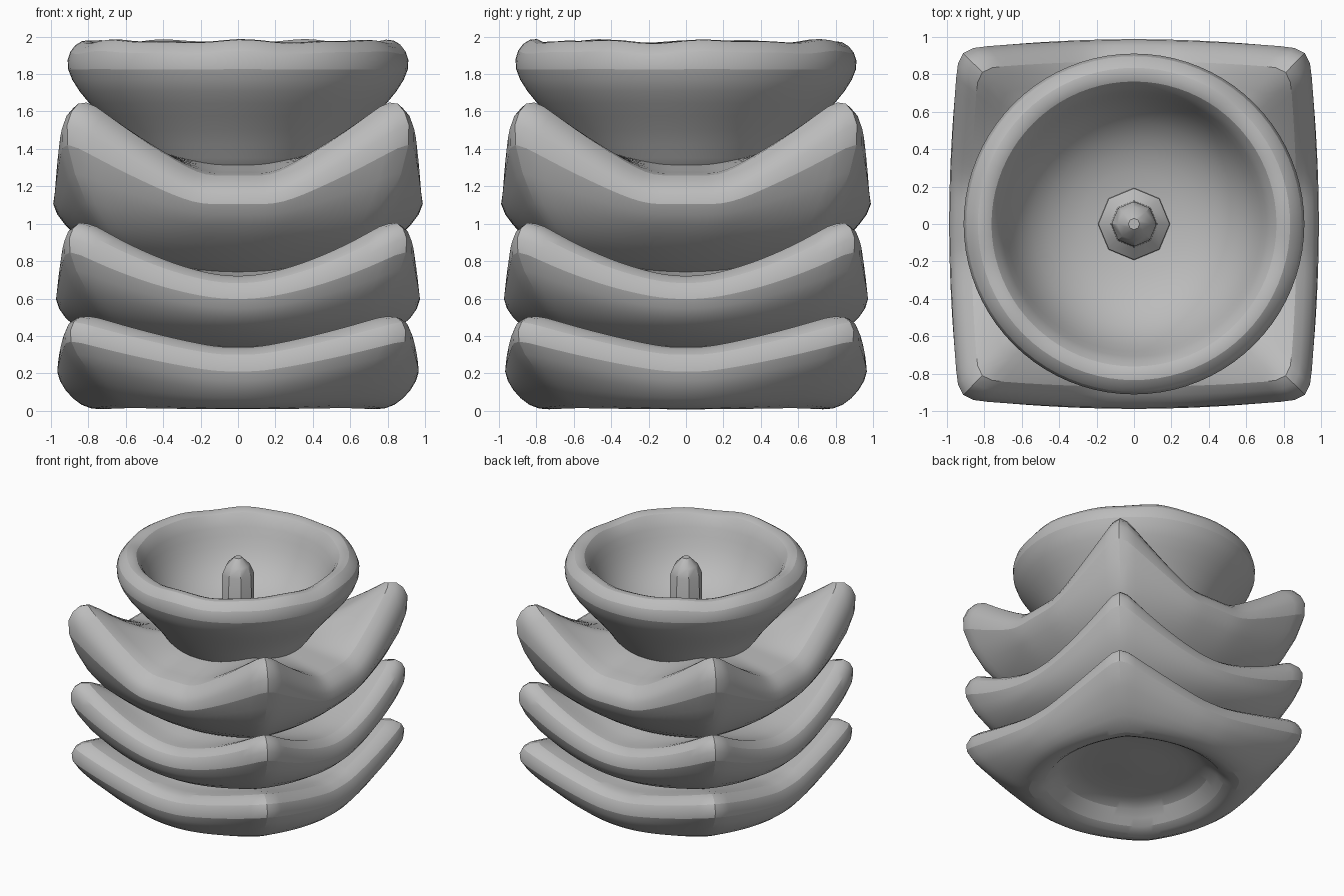
import bpy, math

cube = bpy.data.objects.get("Cube")
if cube:
    bpy.data.objects.remove(cube, do_unlink=True)

# One plain grey for everything
stone = bpy.data.materials.new("stone_grey")
stone.use_nodes = True
GREY = (0.5, 0.5, 0.5, 1)
stone.diffuse_color = GREY
stone.node_tree.nodes["Principled BSDF"].inputs["Base Color"].default_value = GREY


def loft(name, rings, smooth_levels=1, angle=35):
    """Skin a list of equal-length closed rings, capping both ends."""
    n = len(rings[0])
    verts = [p for ring in rings for p in ring]
    faces = [list(range(n))[::-1], list(range(len(verts) - n, len(verts)))]
    for r in range(len(rings) - 1):
        for i in range(n):
            j = (i + 1) % n
            faces.append((r * n + i, r * n + j, (r + 1) * n + j, (r + 1) * n + i))
    mesh = bpy.data.meshes.new(name)
    mesh.from_pydata(verts, [], faces)
    mesh.materials.append(stone)
    obj = bpy.data.objects.new(name, mesh)
    bpy.context.collection.objects.link(obj)
    if smooth_levels:
        obj.modifiers.new("soften", 'SUBSURF').levels = smooth_levels
        obj.modifiers["soften"].render_levels = smooth_levels
    bpy.ops.object.select_all(action='DESELECT')
    obj.select_set(True)
    bpy.context.view_layer.objects.active = obj
    bpy.ops.object.shade_smooth_by_angle(angle=math.radians(angle))
    return obj


def tier(name, profile, flat, power, segments=64):
    """Square tier with upturned corners.
    Profile rows: half width, height, corner lift, squareness."""
    rings = []
    for half, z, lift, square in profile:
        ring = []
        for i in range(segments):
            a = math.tau * i / segments
            c, s = math.cos(a), math.sin(a)
            big, small = max(abs(c), abs(s)), min(abs(c), abs(s))
            u = small / big                      # 0 mid side, 1 corner
            rise = max(0, (u - flat) / (1 - flat)) ** power
            r = half * ((1 - square) + square / big * (1 - 0.04 * u * u))
            ring.append((r * c, r * s, z + lift * rise))
        rings.append(ring)
    return loft(name, rings)


# Bottom tier: fat rolled rim, dished hollow underneath
tier("bottom_tier", [
    (0.05, 0.17, 0, 0), (0.45, 0.19, 0, 0), (0.56, 0.15, 0, 0.1),
    (0.64, 0.03, 0, 0.2), (0.73, 0.0, 0, 0.25), (0.84, 0.02, 0.04, 0.35),
    (0.93, 0.11, 0.13, 0.75), (0.98, 0.21, 0.18, 0.98), (0.95, 0.31, 0.19, 1),
    (0.86, 0.35, 0.19, 1), (0.74, 0.33, 0.12, 0.8), (0.6, 0.34, 0.04, 0.4),
    (0.4, 0.38, 0, 0)], 0.1, 1.2)

# Middle tier: softly curved rim
tier("middle_tier", [
    (0.4, 0.3, 0, 0), (0.62, 0.34, 0, 0.2), (0.82, 0.41, 0.04, 0.45),
    (0.93, 0.49, 0.16, 0.75), (0.99, 0.6, 0.29, 0.98), (0.95, 0.69, 0.33, 1),
    (0.87, 0.73, 0.33, 1), (0.76, 0.71, 0.2, 0.85), (0.6, 0.74, 0.06, 0.4),
    (0.4, 0.78, 0, 0)], 0.05, 1.5)

# Upper tier: crisp rim and tall pointed corners
tier("upper_tier", [
    (0.4, 0.66, 0, 0), (0.6, 0.74, 0, 0.2), (0.8, 0.87, 0, 0.5),
    (0.93, 0.99, 0.1, 0.75), (1.01, 1.11, 0.38, 0.97), (0.96, 1.2, 0.45, 1),
    (0.87, 1.27, 0.45, 1), (0.78, 1.27, 0.3, 0.9), (0.62, 1.3, 0.1, 0.4),
    (0.4, 1.34, 0, 0)], 0.22, 1.1)


def lathe(name, profile, segments, wobble=0, levels=1):
    """Turn a radius/height profile; wobble roughens the high rim."""
    rings = []
    for r, z in profile:
        ring = []
        for i in range(segments):
            a = math.tau * i / segments
            bump = wobble * (math.sin(7 * a) + math.sin(12 * a + 1)) if z > 1.9 else 0
            ring.append((r * math.cos(a), r * math.sin(a), z + bump))
        rings.append(ring)
    return loft(name, rings, levels)


# Bowl with thick rounded rim
lathe("bowl", [
    (0.4, 1.2), (0.52, 1.28), (0.6, 1.42), (0.74, 1.58), (0.86, 1.71),
    (0.925, 1.83), (0.91, 1.92), (0.84, 1.985), (0.76, 1.975), (0.71, 1.88),
    (0.66, 1.74), (0.56, 1.58), (0.38, 1.46), (0.18, 1.42), (0.05, 1.41)],
    40, 0.008)

# Faceted post in the middle of the bowl
lathe("centre_post", [
    (0.2, 1.38), (0.19, 1.44), (0.125, 1.5), (0.12, 1.82), (0.09, 1.89),
    (0.03, 1.95)], 8, 0, 0)
